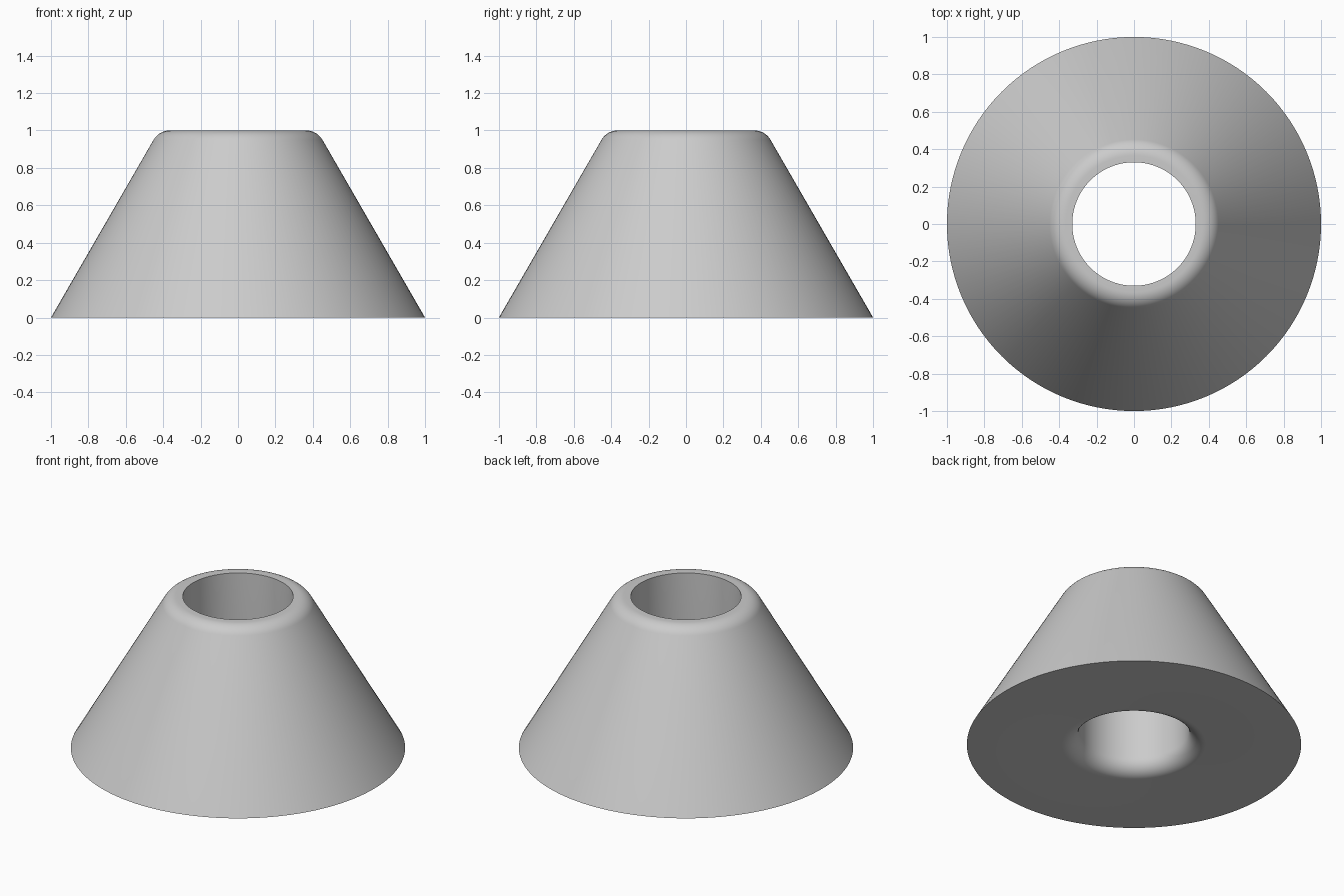
import bpy, bmesh
from math import sin, cos, tan, radians, pi

cube = bpy.data.objects.get("Cube")
if cube:
    bpy.data.objects.remove(cube, do_unlink=True)

SEGMENTS = 128
BORE = 0.33      # bore radius
FILLET = 0.1     # rounding radius of both rims
SLOPE = radians(60)


def arc(cx, cz, start, end, steps=10):
    """Points of a rounded rim, angles in degrees."""
    angles = [radians(start + (end - start) * i / steps) for i in range(steps + 1)]
    return [(cx + FILLET * cos(a), cz + FILLET * sin(a)) for a in angles]


# Half section: outer foot, sloped side, rounded top, bore, rounded bore mouth
top_radius = 1 - 1 / tan(SLOPE)
profile = [(1, 0)]
profile += arc(top_radius - FILLET * tan(SLOPE / 2), 1 - FILLET, 30, 90)
profile += [(BORE, 1)]
profile += arc(BORE + FILLET, FILLET, 180, 270)

# Spin the section around the vertical axis
bm = bmesh.new()
verts = [bm.verts.new((r, 0, z)) for r, z in profile]
edges = [bm.edges.new((a, b)) for a, b in zip(verts, verts[1:] + verts[:1])]
bmesh.ops.spin(bm, geom=verts + edges, cent=(0, 0, 0), axis=(0, 0, 1),
               angle=2 * pi, steps=SEGMENTS, use_merge=True)
bmesh.ops.remove_doubles(bm, verts=bm.verts[:], dist=0.0001)
bmesh.ops.recalc_face_normals(bm, faces=bm.faces[:])
mesh = bpy.data.meshes.new("conical_bushing")
bm.to_mesh(mesh)
bm.free()

bushing = bpy.data.objects.new("conical_bushing", mesh)
bpy.context.collection.objects.link(bushing)

# Plain grey finish
grey = bpy.data.materials.new("light_grey")
grey.use_nodes = True
colour = (0.6, 0.6, 0.6, 1)
grey.diffuse_color = colour
grey.node_tree.nodes["Principled BSDF"].inputs["Base Color"].default_value = colour
mesh.materials.append(grey)

# Smooth shading with sharp foot and bore edges
bpy.ops.object.select_all(action="DESELECT")
bushing.select_set(True)
bpy.context.view_layer.objects.active = bushing
bpy.ops.object.shade_smooth_by_angle(angle=radians(35))
